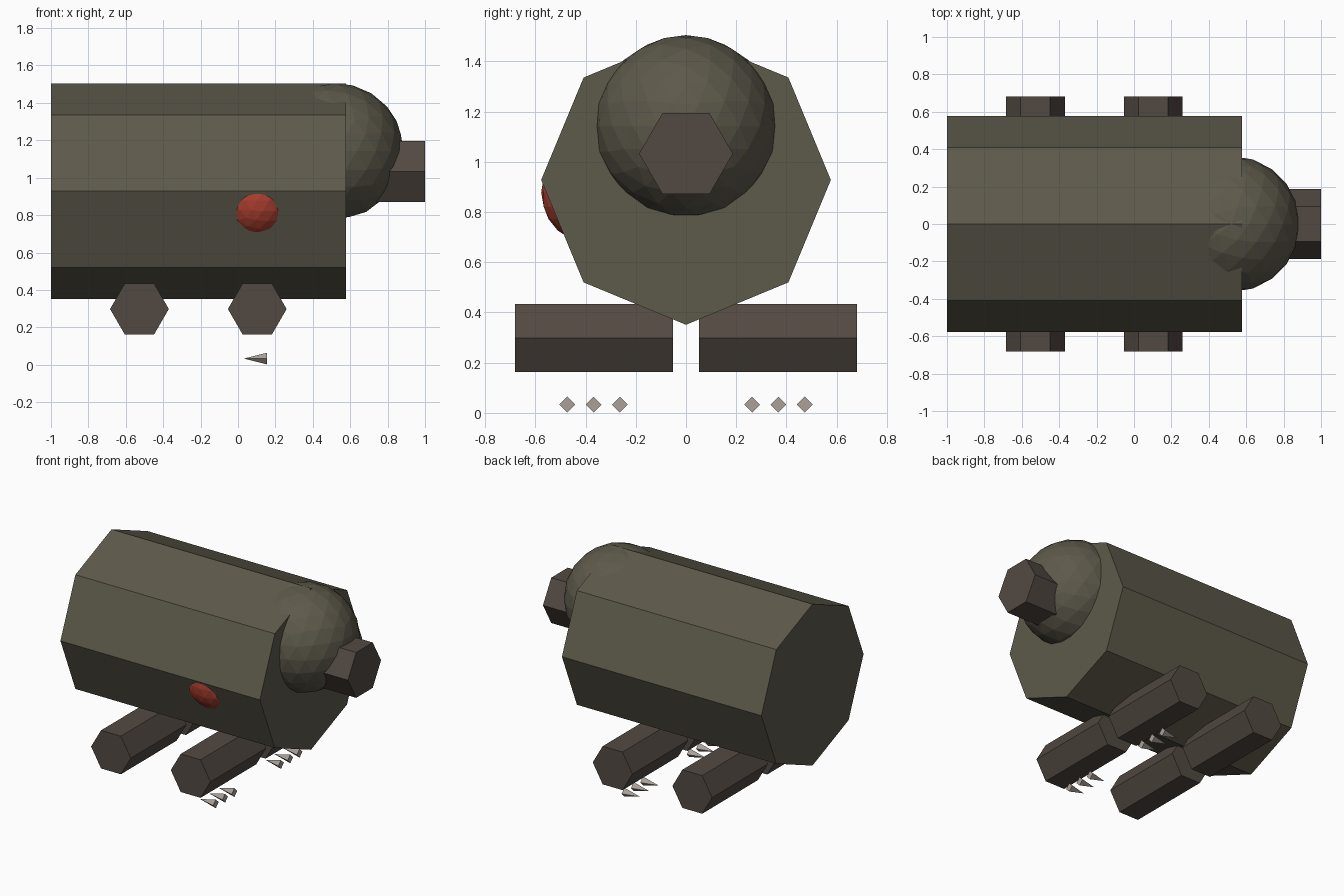
import bpy, bmesh
from math import radians
from mathutils import Matrix, Vector

if "Cube" in bpy.data.objects:
    bpy.data.objects.remove(bpy.data.objects["Cube"])


def material(name, rgb):
    m = bpy.data.materials.new(name)
    m.diffuse_color = (*rgb, 1)
    m.use_nodes = True
    m.node_tree.nodes["Principled BSDF"].inputs["Base Color"].default_value = m.diffuse_color
    return m


HIDE = material("hide", (0.11, 0.10, 0.07))
LIMB = material("limb", (0.085, 0.067, 0.055))
CLAW = material("claw", (0.40, 0.35, 0.31))
RED = material("red", (0.42, 0.05, 0.03))

ALONG_X = Matrix.Rotation(radians(90), 4, 'Y')
ALONG_NEG_X = Matrix.Rotation(radians(-90), 4, 'Y')
ALONG_Y = Matrix.Rotation(radians(90), 4, 'X') @ Matrix.Rotation(radians(90), 4, 'Z')


def finish(name, bm, loc, mat):
    me = bpy.data.meshes.new(name)
    bm.to_mesh(me)
    bm.free()
    me.materials.append(mat)
    ob = bpy.data.objects.new(name, me)
    ob.location = Vector(loc)
    bpy.context.collection.objects.link(ob)
    return ob


def prism(name, sides, r1, r2, depth, loc, rot, mat):
    bm = bmesh.new()
    bmesh.ops.create_cone(bm, cap_ends=True, segments=sides,
                          radius1=r1, radius2=r2, depth=depth)
    # put the first corner on the local y axis
    turn = Matrix.Rotation(radians(90), 4, 'Z')
    first = max(bm.verts, key=lambda v: v.co.y).co
    if abs(first.x) < 1e-4:
        turn = Matrix.Identity(4)
    bmesh.ops.transform(bm, matrix=rot @ turn, verts=bm.verts)
    return finish(name, bm, loc, mat)


def ball(name, radius, loc, mat):
    bm = bmesh.new()
    bmesh.ops.create_icosphere(bm, subdivisions=3, radius=radius)
    return finish(name, bm, loc, mat)


# Body, head and snout
prism("body", 8, 0.577, 0.577, 1.577, (-0.2115, 0, 0.928), ALONG_X, HIDE)
ball("head", 0.363, (0.523, 0, 1.142), HIDE)
prism("snout", 6, 0.187, 0.187, 0.26, (0.87, 0, 1.033), ALONG_X, LIMB)

# Red spot bulging from one flank
ball("side_spot", 0.21, (0.103, -0.367, 0.879), RED)

# Legs on both sides, claws below the front pair
for side, label in ((-1, "right"), (1, "left")):
    for x, end in ((0.103, "front"), (-0.527, "back")):
        prism(f"{end}_{label}_leg", 6, 0.157, 0.157, 0.63,
              (x, side * 0.367, 0.298), ALONG_Y, LIMB)
    for i in range(3):
        prism(f"{label}_claw_{i + 1}", 4, 0.0315, 0, 0.124,
              (0.094, side * (0.263 + 0.105 * i), 0.033), ALONG_NEG_X, CLAW)
